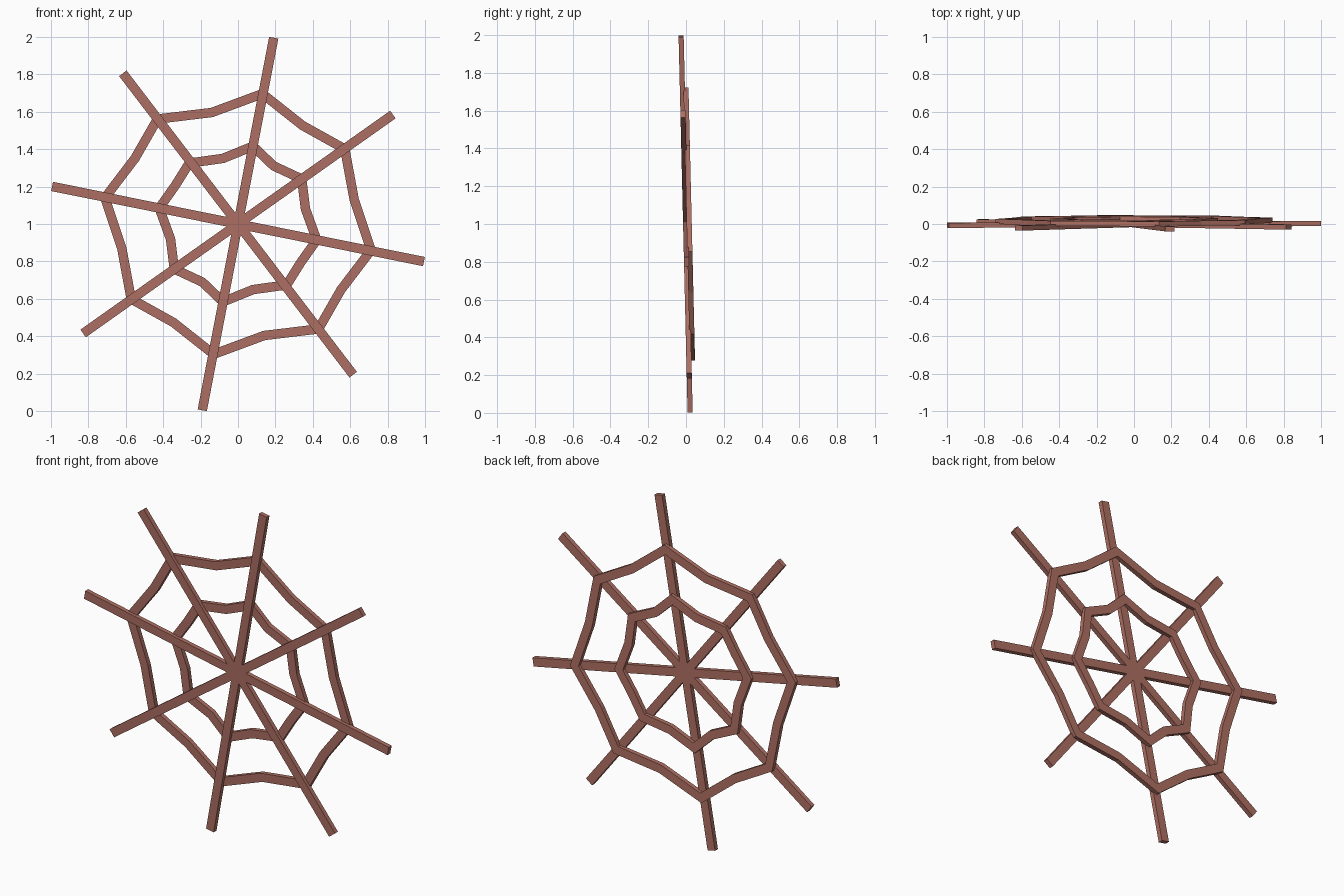
import bpy, bmesh, math
from mathutils import Vector

if "Cube" in bpy.data.objects:
    bpy.data.objects.remove(bpy.data.objects["Cube"])

WIDTH, THICK = 0.05, 0.027
mat = bpy.data.materials.new("terracotta")
mat.diffuse_color = (0.42, 0.16, 0.125, 1)
mat.use_nodes = True
mat.node_tree.nodes["Principled BSDF"].inputs["Base Color"].default_value = mat.diffuse_color


def plane_y(z, offset):
    # the whole web leans slightly forward at the top
    return -0.002 - 0.024 * (z - 1) + offset


def strip(name, left, right, offset, closed):
    """Rectangular-section band between two edge paths in the x/z plane."""
    bm = bmesh.new()
    rings = []
    for l, r in zip(left, right):
        rings.append([bm.verts.new((p.x, plane_y(1 + p.y, offset + d), 1 + p.y))
                      for p, d in ((l, -THICK / 2), (r, -THICK / 2),
                                   (r, THICK / 2), (l, THICK / 2))])
    n = len(rings)
    for i in range(n if closed else n - 1):
        a, b = rings[i], rings[(i + 1) % n]
        for k in range(4):
            bm.faces.new((a[k], a[(k + 1) % 4], b[(k + 1) % 4], b[k]))
    if not closed:
        bm.faces.new(rings[0])
        bm.faces.new(rings[-1])
    bmesh.ops.recalc_face_normals(bm, faces=bm.faces)
    me = bpy.data.meshes.new(name)
    bm.to_mesh(me)
    bm.free()
    me.materials.append(mat)
    bpy.context.collection.objects.link(bpy.data.objects.new(name, me))


def perp(v):
    return Vector((-v.y, v.x)).normalized()


# four full-length spokes crossing at the hub
for i, (x, z) in enumerate([(0.19, 0.99), (0.825, 0.583), (0.99, -0.2), (0.613, -0.802)]):
    d = Vector((x, z)).normalized() * 1.012
    s = perp(d) * WIDTH / 2
    strip(f"spoke_{i + 1}", [-d + s, d + s], [-d - s, d - s], 0, False)


def web_ring(name, half):
    # the second half repeats the first turned by 180 degrees
    pts = [Vector(p) for p in half]
    pts += [-p for p in pts]
    left, right = [], []
    for i, p in enumerate(pts):
        n1 = perp(p - pts[i - 1])
        n2 = perp(pts[(i + 1) % len(pts)] - p)
        m = (n1 + n2).normalized()
        m *= WIDTH / 2 / m.dot(n1)
        left.append(p + m)
        right.append(p - m)
    strip(name, left, right, 0.019, True)


# sagging web rings behind the spokes
web_ring("outer_ring", [(0.13, 0.695), (0.345, 0.525), (0.57, 0.40), (0.62, 0.13),
                        (0.71, -0.14), (0.55, -0.35), (0.43, -0.56), (0.14, -0.595)])
web_ring("inner_ring", [(0.08, 0.415), (0.19, 0.31), (0.34, 0.24), (0.36, 0.08),
                        (0.42, -0.085), (0.335, -0.205), (0.26, -0.325), (0.08, -0.35)])
